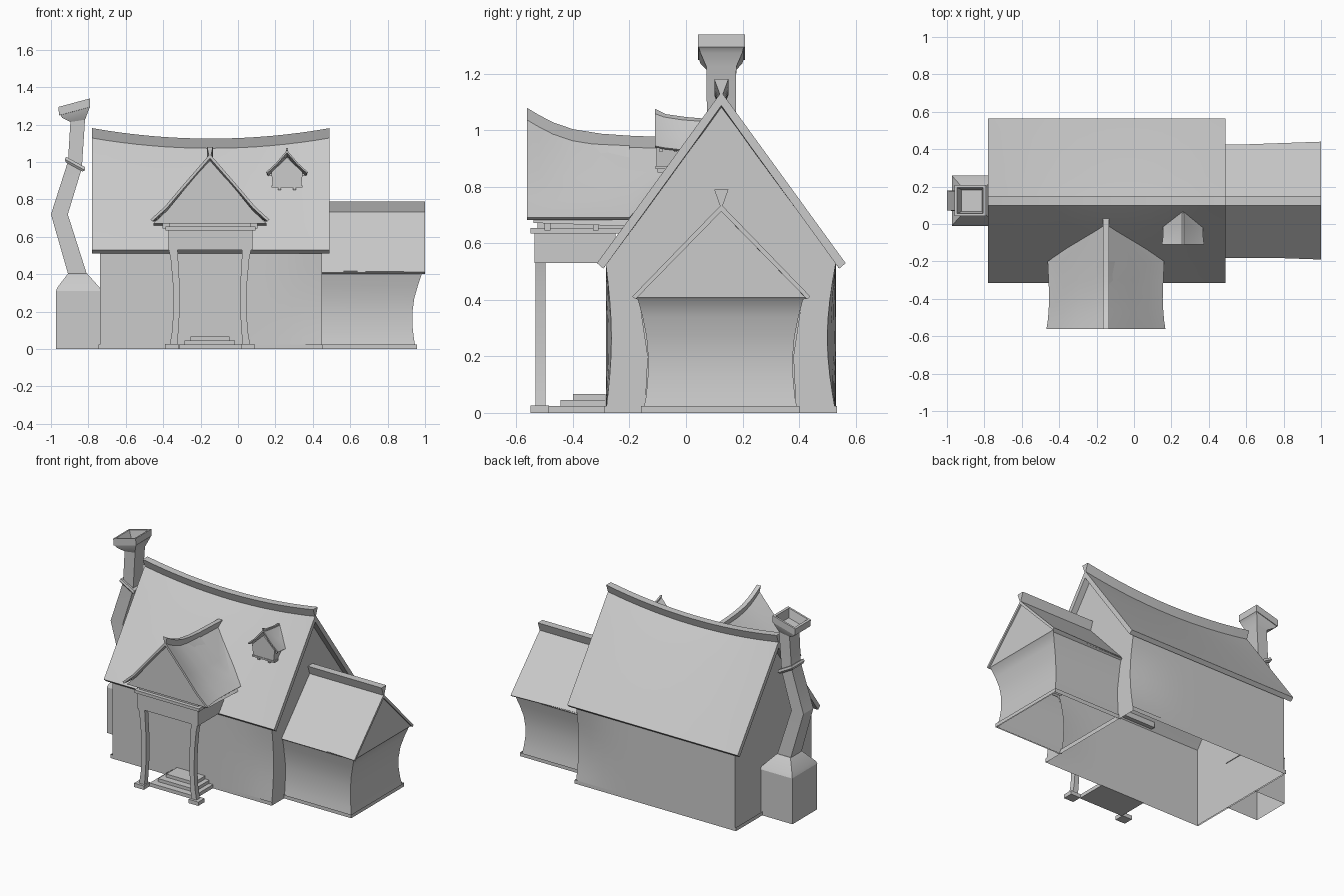
import bpy, bmesh, math

if "Cube" in bpy.data.objects:
    bpy.data.objects.remove(bpy.data.objects["Cube"])


def finish(name, bm):
    bmesh.ops.recalc_face_normals(bm, faces=bm.faces)
    me = bpy.data.meshes.new(name)
    bm.to_mesh(me)
    bm.free()
    for p in me.polygons:
        p.use_smooth = True
    me.set_sharp_from_angle(angle=math.radians(28))
    ob = bpy.data.objects.new(name, me)
    bpy.context.collection.objects.link(ob)
    return ob


def loft(name, rings, start=True, end=True, skip=()):
    """Skin a row of closed rings that have equal point counts."""
    bm = bmesh.new()
    rows = [[bm.verts.new(p) for p in r] for r in rings]
    n = len(rows[0])
    for a, b in zip(rows, rows[1:]):
        for i in range(n):
            if i not in skip:
                j = (i + 1) % n
                bm.faces.new((a[i], a[j], b[j], b[i]))
    if start:
        bm.faces.new(rows[0])
    if end:
        bm.faces.new(rows[-1])
    return finish(name, bm)


def rect(cx, cy, z, hx, hy, tilt=0.0):
    return [(cx + sx * hx, cy + sy * hy, z + sx * hx * tilt)
            for sx, sy in ((-1, -1), (1, -1), (1, 1), (-1, 1))]


def box(name, x0, x1, y0, y1, z0, z1, caps=True):
    cx, cy, hx, hy = (x0 + x1) / 2, (y0 + y1) / 2, (x1 - x0) / 2, (y1 - y0) / 2
    return loft(name, [rect(cx, cy, z0, hx, hy), rect(cx, cy, z1, hx, hy)], caps, caps)


def place(axis, t, c, d, z):
    return (t, c + d, z) if axis == 'x' else (c + d, t, z)


def roof(name, axis, c, stations, th):
    """Folded slab; each station is (position, half profile from ridge to eave)."""
    rings = []
    for t, half in stations:
        under = [(max(d - th * .75, 0), z - th * .65) if d else (0, z - th * 1.6)
                 for d, z in half]
        ring = [(-d, z) for d, z in reversed(half)] + half[1:]
        ring += list(reversed(under)) + [(-d, z) for d, z in under[1:]]
        rings.append([place(axis, t, c, d, z) for d, z in ring])
    return loft(name, rings)


def ridge_cap(name, axis, c, path, w, h):
    return loft(name, [[place(axis, t, c, d, z) for d, z in
                        ((-w, z0), (w, z0), (.003, z0 - h), (-.003, z0 - h))]
                       for t, z0 in path])


def shaped(apex, prof, s=1.0):
    return [(d * s, apex - drop * s) for d, drop in prof]


CY = 0.125     # ridge line of the house
PX = -0.15     # centre of the porch
DX = 0.262     # centre of the dormer


# Main roof with a sagging ridge
def ridge_z(x):
    return 1.08 + .056 * ((x + .145) / .635) ** 2


def slope(x):
    a = ridge_z(x)
    mid = 1.136 - .3 * .606 - .4 * (1.136 - a)
    return [(0, a), (.132, mid), (.44, .53)]


xs = [-.78 + 1.27 * i / 16 for i in range(17)]
roof("main_roof", 'x', CY, [(x, slope(x)) for x in xs], .03)
ridge_cap("main_ridge_cap", 'x', CY, [(x, ridge_z(x) + .045) for x in xs], .025, .06)

# Main walls, open below, pinched towards the right end
rings = []
for i in range(13):
    x = -.738 + 1.188 * i / 12
    k = max(0, (x - .05) / .4) ** 2
    zs = [.53 * j / 8 for j in range(9)]
    bend = [math.sin(math.pi * z / .53) * k for z in zs]
    front = [(x, -.284 + .02 * b, z) for z, b in zip(zs, bend)]
    back = [(x, .53 - .03 * b, z) for z, b in zip(zs, bend)]
    rings.append(front + [(x, CY, ridge_z(x) - .045)] + back[::-1])
loft("main_walls", rings, end=False, skip=(18,))

# Right end wall, open where the annex joins
bm = bmesh.new()
joint = [(.39, 0), (.38, .2), (.41, .4), (CY, .71), (-.165, .4), (-.135, .2), (-.145, 0)]
bm.faces.new([bm.verts.new(p) for p in rings[-1] + [(.45, y, z) for y, z in joint]])
finish("main_end_wall", bm)
box("main_plinth", -.747, .455, -.29, .535, 0, .025, False)

# Side annex with curved walls and a flush gable
prof = [(0, .95, .275), (.06, .94, .263), (.13, .932, .257), (.2, .933, .256),
        (.27, .942, .262), (.34, .962, .276), (.4, .982, .292), (.408, .99, .303)]
rings = [rect((.44 + xr) / 2, CY - .003, z, (xr - .44) / 2, hy) for z, xr, hy in prof]
rings.append(rect(.715, CY - .003, .725, .275, .002))
loft("annex_walls", rings, start=False, skip=(3,))
box("annex_plinth", .45, .956, -.16, .402, 0, .024, False)
roof("annex_roof", 'x', CY, [(.44, [(0, .737), (.295, .418)]),
                             (1.0, [(0, .737), (.315, .412)])], .015)
ridge_cap("annex_ridge_cap", 'x', CY, [(.44, .79), (1.0, .79)], .025, .062)

# Porch roof: flared gable with an upswept ridge
flare = [(0, 0), (.15, .17), (.24, .275), (.318, .345)]


def porch(apex, w=1.0, s=1.0):
    k = (apex - .692) / .345
    return [(d * w * s, apex - drop * k * s) for d, drop in flare]


porch_line = [(-.562, 1.043, 1), (-.52, 1.018, .98), (-.47, .992, .965), (-.4, .968, .955),
              (-.3, .952, .965), (-.2, .945, .98)]
roof("porch_roof", 'y', PX, [(y, porch(a, w)) for y, a, w in porch_line]
     + [(0.01, porch(.938, 1, .02))], .014)
ridge_cap("porch_ridge_cap", 'y', PX, [(y, a + .036) for y, a, w in porch_line]
          + [(.03, .972)], .015, .055)
gable = [(-d * .95, z - .022) for d, z in reversed(porch(.985))]
gable += [(-d, z) for d, z in reversed(gable[:-1])]
gable_hi = [(d, .672 + (z - .67) * 1.17) for d, z in gable]
loft("porch_gable", [[(PX + d, -.54, z) for d, z in gable_hi],
                     [(PX + d, -.46, z) for d, z in gable],
                     [(PX + d, -.2, z - .01) for d, z in gable]])
box("porch_upper_wall", PX - .215, PX + .22, -.525, -.2, .64, .69)
box("porch_ledge", PX - .237, PX + .243, -.55, -.2, .635, .655)
box("porch_frieze", PX - .222, PX + .228, -.537, -.25, .53, .64)

# Porch posts, feet and eave brackets, mirrored about the porch centre
for side, s in (("left", -1), ("right", 1)):
    curve = [(.02, .195, .02), (.1, .185, .017), (.22, .178, .017),
             (.36, .181, .018), (.48, .19, .02), (.535, .197, .024)]
    loft("porch_post_" + side, [rect(PX + s * d, -.515, z, h, .018) for z, d, h in curve])
    fx = PX + s * .203
    box("porch_post_foot_" + side, fx - .036, fx + .036, -.55, -.484, 0, .026)
    for i, y in enumerate((-.49, -.32)):
        bx = PX + s * .233
        box(f"porch_bracket_{side}_{i}", bx - .02, bx + .02, y - .01, y + .01, .645, .685)

# Entrance steps
for i, (hx, y) in enumerate(((.165, -.49), (.135, -.445), (.105, -.4))):
    box(f"step_{i}", PX - hx, PX + hx, y, -.285, .021 * i, .021 * (i + 1) + .003)

# Dormer
dprof = [(0, 0), (.06, .07), (.113, .118)]
roof("dormer_roof", 'y', DX, [(-.11, shaped(1.063, dprof)), (-.08, shaped(1.052, dprof, .96)),
                              (-.015, shaped(1.042, dprof, .94)),
                              (.065, shaped(1.036, dprof, .03))], .008)
ridge_cap("dormer_ridge_cap", 'y', DX, [(-.11, 1.076), (-.07, 1.057), (0, 1.047), (.06, 1.042)],
          .006, .018)
house = [(-.076, .87), (.076, .87), (.084, .944), (0, 1.025), (-.084, .944)]
loft("dormer_walls", [[(DX + d, y, z) for d, z in house] for y in (-.104, 0.0)])
box("dormer_sill", DX - .083, DX + .083, -.108, -.05, .863, .874)
for i, s in enumerate((-1, 1)):
    bx = DX + s * .04
    box(f"dormer_corbel_{i}", bx - .007, bx + .007, -.1, -.05, .85, .866)
    for j, y in enumerate((-.088, -.037)):
        sx = DX + s * .085
        box(f"dormer_bracket_{i}_{j}", sx - .008, sx + .008, y - .005, y + .005, .924, .939)

# Crooked chimney: base, bent shaft, collar and open tilted cap
loft("chimney_base", [rect(-.855, CY, 0, .117, .13), rect(-.855, CY, .31, .117, .13),
                      rect(-.853, CY, .31, .12, .135), rect(-.853, CY, .33, .112, .124),
                      rect(-.858, CY, .405, .05, .06)], start=False)
loft("chimney_shaft", [rect(-.858, CY, .4, .05, .058), rect(-.955, CY, .72, .045, .053),
                       rect(-.872, CY, .985, .037, .05, -.5),
                       rect(-.857, CY, 1.22, .039, .053, .15),
                       rect(-.87, CY, 1.255, .07, .074, .27),
                       rect(-.871, CY, 1.272, .079, .079, .27),
                       rect(-.874, CY, 1.272, .083, .083, .27),
                       rect(-.876, CY, 1.317, .084, .083, .27),
                       rect(-.876, CY, 1.317, .07, .07, .27),
                       rect(-.868, CY, 1.262, .055, .058, .27)], start=False)
loft("chimney_collar", [rect(-.876, CY, .974, .045, .058, -.55),
                        rect(-.872, CY, .985, .054, .067, -.55),
                        rect(-.868, CY, 1.0, .05, .063, -.55)])
